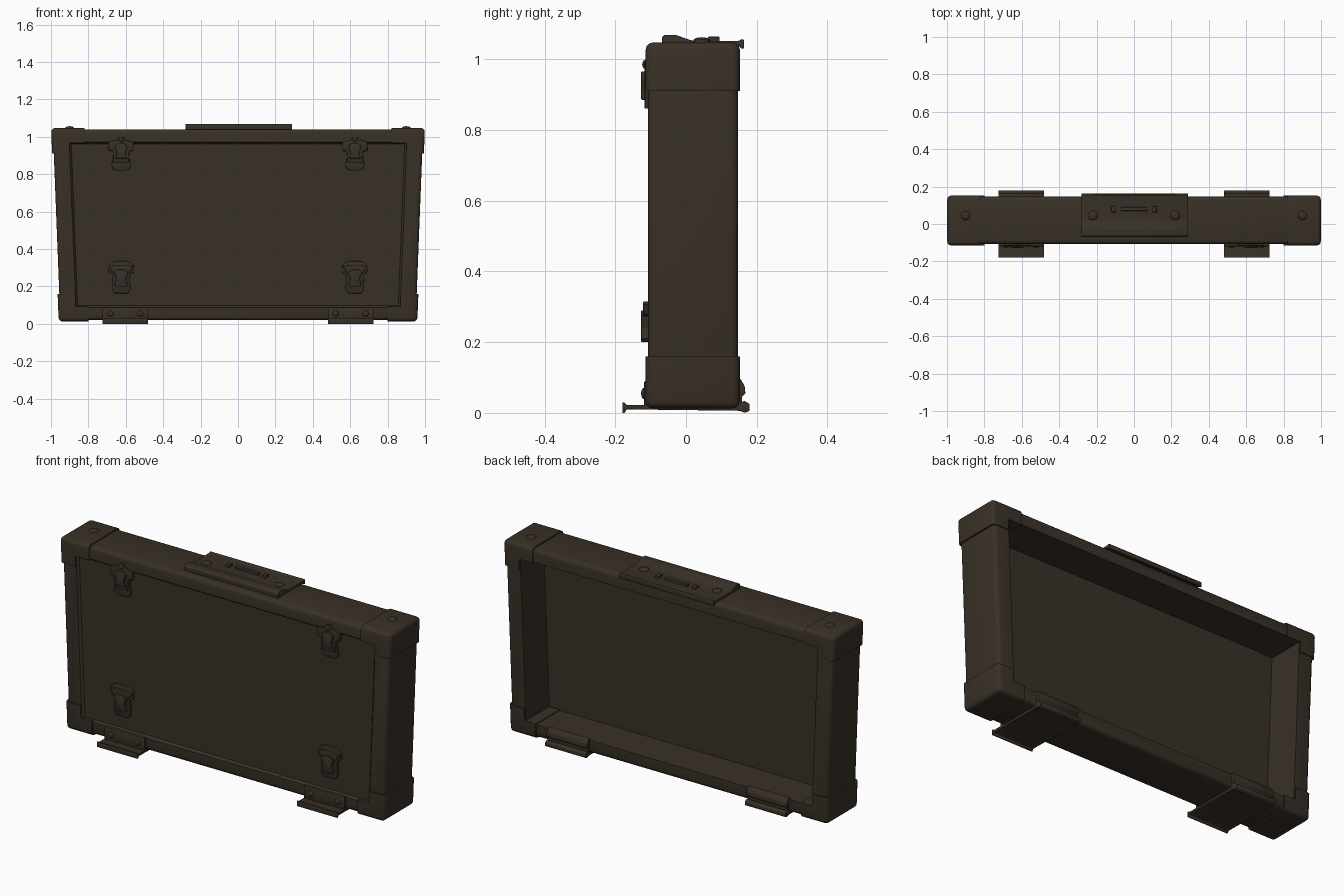
import bpy, bmesh, math

if "Cube" in bpy.data.objects:
    bpy.data.objects.remove(bpy.data.objects["Cube"])

mat = bpy.data.materials.new("dark brown")
mat.diffuse_color = (0.04, 0.03, 0.02, 1)
mat.use_nodes = True
mat.node_tree.nodes["Principled BSDF"].inputs["Base Color"].default_value = mat.diffuse_color


def half_width(z):
    # side walls lean outwards towards the top
    return 0.95 + 0.04 * (z - 0.02) / 1.02


def finish(bm, name):
    bmesh.ops.recalc_face_normals(bm, faces=bm.faces)
    me = bpy.data.meshes.new(name)
    bm.to_mesh(me)
    bm.free()
    me.materials.append(mat)
    ob = bpy.data.objects.new(name, me)
    bpy.context.collection.objects.link(ob)
    bpy.context.view_layer.objects.active = ob
    bpy.ops.object.select_all(action='DESELECT')
    ob.select_set(True)
    bpy.ops.object.shade_smooth_by_angle(angle=math.radians(35))
    return ob


def prism(name, pts, to3d, lo, hi, bevel=0.0, outer=None):
    """Extrude a 2D profile from lo to hi; outer = profile points whose edges get rounded."""
    bm = bmesh.new()
    a = [bm.verts.new(to3d(p, lo)) for p in pts]
    b = [bm.verts.new(to3d(p, hi)) for p in pts]
    bm.faces.new(a)
    bm.faces.new(b)
    n = len(pts)
    for i in range(n):
        bm.faces.new((a[i], a[(i + 1) % n], b[(i + 1) % n], b[i]))
    bmesh.ops.recalc_face_normals(bm, faces=bm.faces)
    if bevel:
        edges = list(bm.edges)
        if outer:
            keep = {v for i in outer for v in (a[i], b[i])}
            ends = [{a[i], b[i]} for i in (outer[0], outer[-1])]
            edges = [e for e in edges if set(e.verts) <= keep and set(e.verts) not in ends]
        bmesh.ops.bevel(bm, geom=edges, offset=bevel, segments=3 if outer else 2,
                        profile=0.5, affect='EDGES', clamp_overlap=True)
    return finish(bm, name)


def box(name, x0, x1, y0, y1, z0, z1, bevel=0.003):
    pts = [(x0, z0), (x1, z0), (x1, z1), (x0, z1)]
    return prism(name, pts, lambda p, d: (p[0], d, p[1]), y0, y1, bevel)


def side_profile(name, pts, x0, x1, bevel=0.002):
    return prism(name, pts, lambda p, d: (d, p[0], p[1]), x0, x1, bevel)


def dome(name, x, y, z, r, h, face='Z'):
    # flattened rivet head
    bm = bmesh.new()
    bmesh.ops.create_uvsphere(bm, u_segments=16, v_segments=8, radius=1)
    for v in bm.verts:
        c = v.co.copy()
        v.co = (x + c.x * r, y + c.y * r, z + c.z * h) if face == 'Z' else \
               (x + c.x * r, y + c.y * h, z + c.z * r)
    return finish(bm, name)


# case shell: tapered tray, recessed front panel, open at the back
bm = bmesh.new()


def ring(y, inset, z0, z1):
    return [bm.verts.new((s * (half_width(z) - inset), y, z))
            for s, z in ((-1, z0), (1, z0), (1, z1), (-1, z1))]


rings = [ring(-0.094, 0.096, 0.097, 0.963), ring(-0.107, 0.085, 0.087, 0.972),
         ring(-0.107, 0, 0.02, 1.04), ring(0.147, 0, 0.02, 1.04),
         ring(0.147, 0.09, 0.09, 0.97), ring(-0.055, 0.09, 0.09, 0.97)]
bm.faces.new(rings[0])
bm.faces.new(rings[-1])
for r, q in zip(rings, rings[1:]):
    for i in range(4):
        j = (i + 1) % 4
        bm.faces.new((r[i], r[j], q[j], q[i]))
bmesh.ops.recalc_face_normals(bm, faces=bm.faces)
shell = set(rings[2] + rings[3])
bmesh.ops.bevel(bm, geom=[e for e in bm.edges if set(e.verts) <= shell], offset=0.02,
                segments=3, profile=0.5, affect='EDGES')
finish(bm, "case_shell")

# top handle plate with raised strip and curled back lip
side_profile("handle_plate", [(-0.068, 1.03), (-0.068, 1.062), (-0.06, 1.069), (-0.03, 1.069),
                              (0.0, 1.058), (0.02, 1.052), (0.15, 1.052), (0.158, 1.057),
                              (0.164, 1.054), (0.164, 1.03), (0.155, 1.03), (0.15, 1.038)],
             -0.28, 0.29)
box("handle_bar", -0.07, 0.07, 0.07, 0.09, 1.045, 1.064)
for s in (-1, 1):
    box("handle_staple", s * 0.11 - 0.012, s * 0.11 + 0.012, 0.062, 0.095, 1.045, 1.064)
    dome("handle_rivet", s * 0.22, 0.045, 1.052, 0.025, 0.01)

for s in (-1, 1):
    def front(p, d):
        return (s * p[0], d, p[1])

    # metal corner caps, L shaped so that the cavity stays open
    t = 0.009
    prism("top_corner_cap", [(0.82, 1.047), (half_width(1.047) + t, 1.047),
                             (half_width(0.91) + t, 0.91), (half_width(0.91) - 0.085, 0.91),
                             (half_width(0.97) - 0.085, 0.966), (0.82, 0.966)],
          front, -0.114, 0.152, 0.02, [0, 1, 2])
    prism("bottom_corner_cap", [(0.80, 0.013), (half_width(0.013) + t, 0.013),
                                (half_width(0.16) + t, 0.16), (half_width(0.16) - 0.085, 0.16),
                                (half_width(0.09) - 0.085, 0.094), (0.80, 0.094)],
          front, -0.114, 0.152, 0.02, [0, 1, 2])
    dome("corner_rivet", s * 0.90, 0.045, 1.047, 0.024, 0.01)

    # hinge brackets wrapped under the case, with a tongue out to the front
    xa, xb = sorted((s * 0.48, s * 0.725))
    side_profile("hinge_tongue", [(-0.18, 0.0), (-0.173, 0.0), (-0.168, 0.01), (0.15, 0.006),
                                  (0.168, 0.0), (0.18, 0.006), (0.18, 0.025), (0.165, 0.034),
                                  (0.15, 0.025), (-0.168, 0.022), (-0.173, 0.029),
                                  (-0.18, 0.029)], xa, xb)
    box("hinge_front_flange", xa, xb, -0.119, -0.10, 0.02, 0.09, 0.005)
    side_profile("hinge_back_flange", [(0.14, 0.015), (0.16, 0.02), (0.158, 0.045),
                                       (0.168, 0.055), (0.166, 0.075), (0.155, 0.095),
                                       (0.14, 0.098)], xa, xb)
    for dx in (-0.08, 0.08):
        dome("hinge_rivet", s * 0.602 + dx, -0.119, 0.055, 0.016, 0.008, 'Y')

    # latches on the front panel: upper pair
    cx = 0.625

    def latch(p, d):
        return (s * (cx + p[0]), d, p[1])

    def mirrored(half):
        return half + [(-x, z) for x, z in reversed(half)]

    prism("upper_latch_wings", mirrored([(0.015, 1.0), (0.02, 0.985), (0.068, 0.972),
                                         (0.066, 0.925), (0.045, 0.925), (0.04, 0.86)]),
          latch, -0.117, -0.085, 0.003)
    prism("upper_latch_lever", mirrored([(0.018, 0.965), (0.034, 0.95), (0.022, 0.91),
                                         (0.034, 0.885)]), latch, -0.127, -0.10, 0.003)
    prism("upper_latch_catch", mirrored([(0.045, 0.885), (0.052, 0.85), (0.045, 0.828),
                                         (0.02, 0.82)]), latch, -0.106, -0.085, 0.003)
    dome("upper_latch_knob", s * cx, -0.112, 0.985, 0.014, 0.012, 'Y')
    # lower pair
    prism("lower_latch_plate", mirrored([(0.03, 0.335), (0.055, 0.327), (0.068, 0.31),
                                         (0.066, 0.275), (0.046, 0.265), (0.05, 0.185),
                                         (0.035, 0.163)]), latch, -0.108, -0.085, 0.003)
    prism("lower_latch_wings", mirrored([(0.03, 0.315), (0.064, 0.307), (0.05, 0.28),
                                         (0.03, 0.27)]), latch, -0.121, -0.10, 0.003)
    prism("lower_latch_lever", mirrored([(0.018, 0.29), (0.036, 0.27), (0.024, 0.24),
                                         (0.036, 0.21), (0.024, 0.2)]),
          latch, -0.127, -0.10, 0.003)
